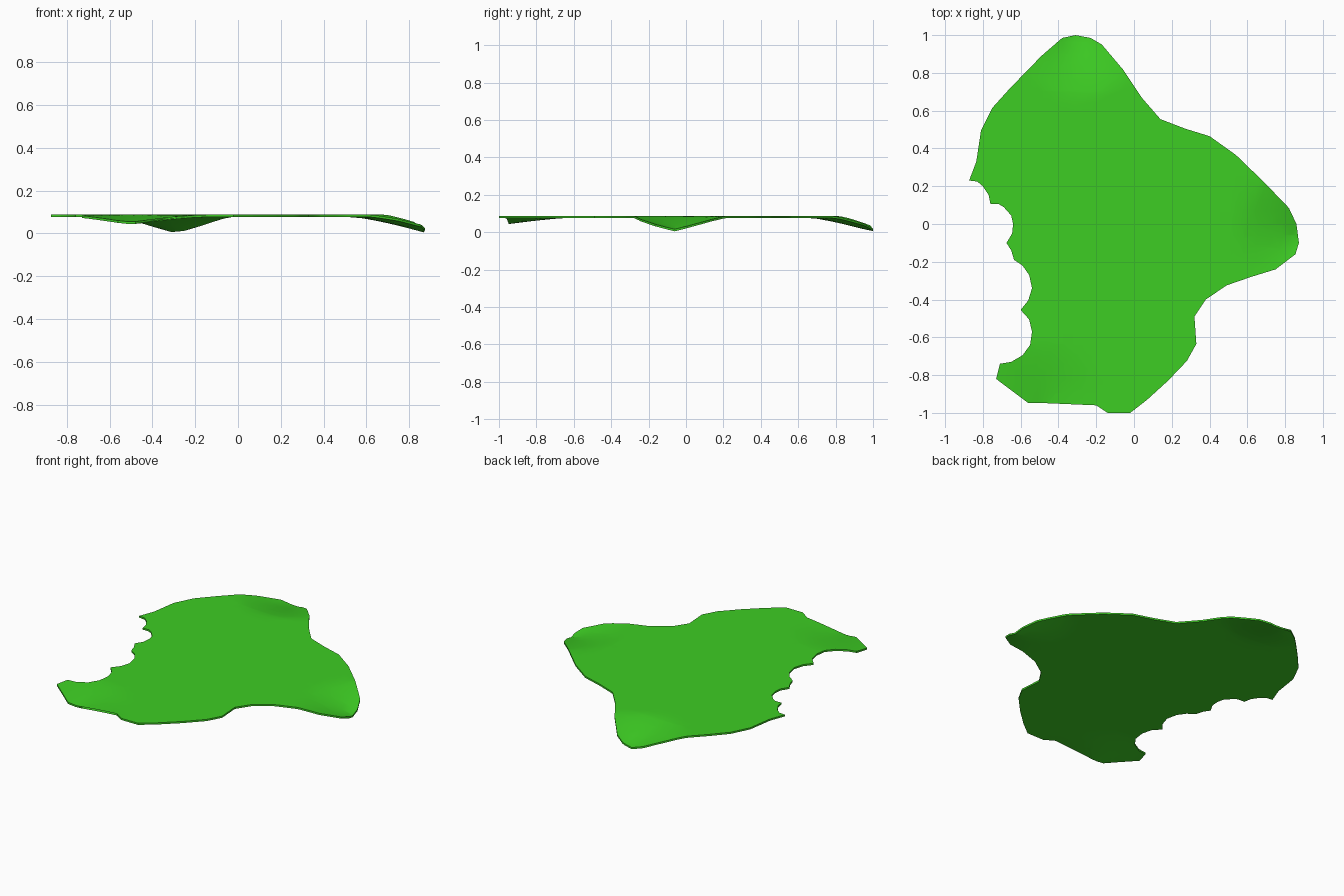
import bpy, bmesh, math
from mathutils import Vector

if "Cube" in bpy.data.objects:
    bpy.data.objects.remove(bpy.data.objects["Cube"])

# Leaf outline, clockwise from the back tip
OUTLINE = [
    (-.31, 1), (-.23, .985), (-.17, .95), (-.06, .82), (.04, .67), (.14, .555),
    (.27, .505), (.4, .465), (.54, .365), (.69, .22), (.82, .085), (.86, 0),
    (.873, -.1), (.855, -.16), (.75, -.24), (.62, -.28), (.49, -.325),
    (.38, -.4), (.32, -.49), (.33, -.635), (.28, -.725), (.18, -.83),
    (.07, -.93), (-.02, -1), (-.14, -1), (-.2, -.96), (-.29, -.83),
    (-.34, -.825), (-.48, -.948), (-.56, -.948), (-.73, -.82), (-.71, -.74),
    (-.65, -.73), (-.59, -.695), (-.55, -.64), (-.54, -.57), (-.555, -.505),
    (-.6, -.455), (-.56, -.405), (-.54, -.34), (-.555, -.27), (-.59, -.22),
    (-.635, -.19), (-.65, -.14), (-.675, -.1), (-.645, -.05), (-.64, 0),
    (-.65, .045), (-.69, .09), (-.715, .105), (-.76, .105), (-.77, .155),
    (-.8, .2), (-.83, .225), (-.873, .23), (-.835, .33), (-.81, .495),
    (-.75, .615), (-.66, .715), (-.49, .89), (-.38, .985)]

# Drooping tips: centre x, centre y, drop, radius
TIPS = [(-.29, 1.0, .076, .34), (.873, -.06, .073, .34), (-.5, -.97, .036, .34)]
TOP, THICK = .087, .011


def height(x, y):
    z = TOP
    for cx, cy, drop, radius in TIPS:
        d = math.hypot(x - cx, y - cy)
        z -= drop * max(0, 1 - d / radius) ** 1.3
    return max(z, THICK)


bm = bmesh.new()
bm.faces.new([bm.verts.new((x, y, 0)) for x, y in reversed(OUTLINE)])
bmesh.ops.triangulate(bm, faces=bm.faces[:])

# Cut a grid through the sheet so that it can bend
for axis in (Vector((1, 0, 0)), Vector((0, 1, 0))):
    for i in range(-15, 16):
        bmesh.ops.bisect_plane(bm, geom=bm.verts[:] + bm.edges[:] + bm.faces[:],
                               dist=1e-5, plane_co=axis * (i * .064 + .003), plane_no=axis)
bmesh.ops.triangulate(bm, faces=bm.faces[:])
for v in bm.verts:
    v.co.z = height(v.co.x, v.co.y)

# Give the sheet its thickness
under = bmesh.ops.extrude_face_region(bm, geom=bm.faces[:], use_keep_orig=True)["geom"]
for v in under:
    if isinstance(v, bmesh.types.BMVert):
        v.co.z -= THICK
bmesh.ops.recalc_face_normals(bm, faces=bm.faces[:])

mesh = bpy.data.meshes.new("leaf_piece")
bm.to_mesh(mesh)
bm.free()
green = bpy.data.materials.new("leaf green")
green.diffuse_color = (.047, .61, .017, 1)
green.use_nodes = True
green.node_tree.nodes["Principled BSDF"].inputs["Base Color"].default_value = green.diffuse_color
mesh.materials.append(green)
leaf = bpy.data.objects.new("leaf_piece", mesh)
bpy.context.collection.objects.link(leaf)
bpy.context.view_layer.objects.active = leaf
leaf.select_set(True)
bpy.ops.object.shade_smooth_by_angle(angle=math.radians(30))
